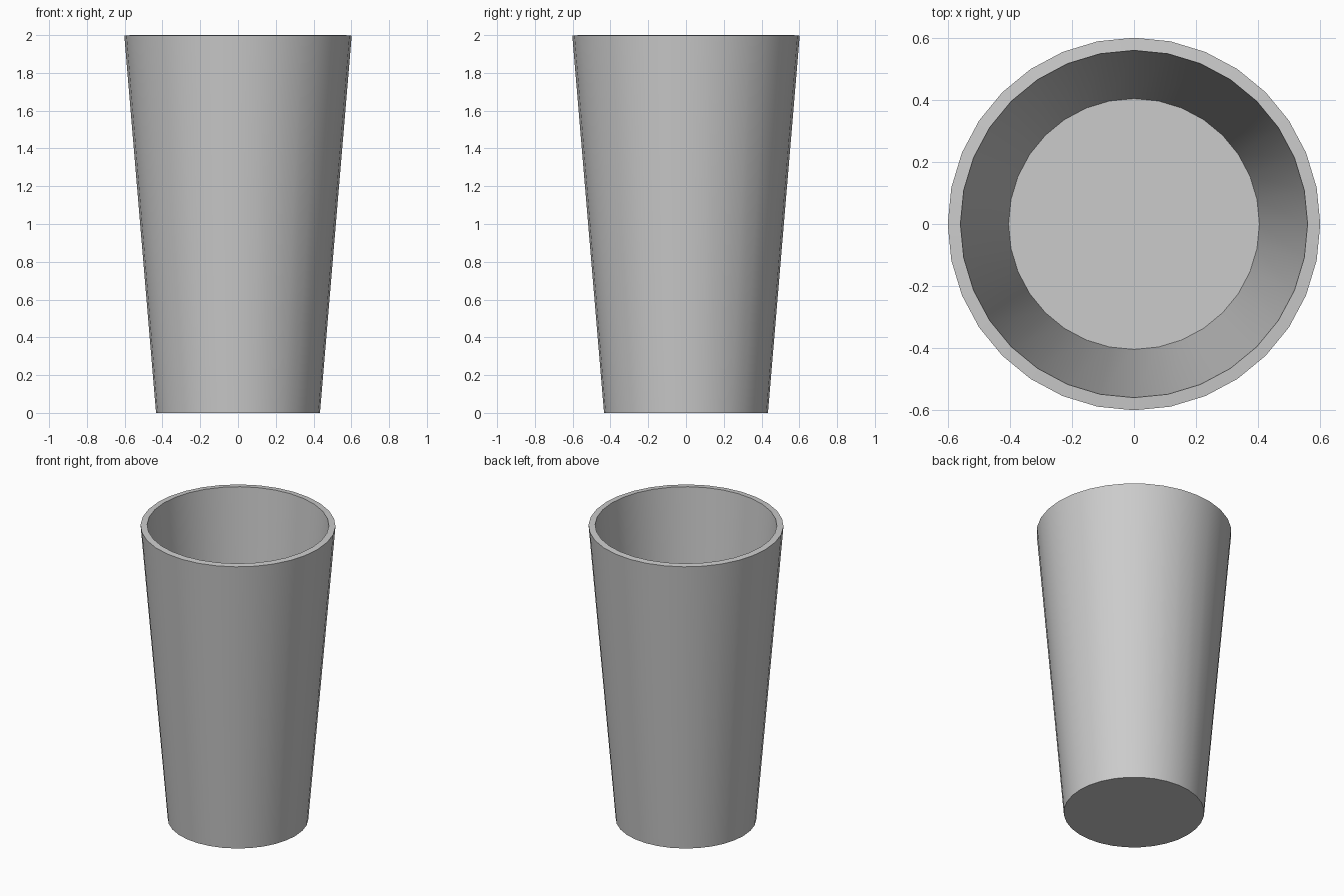
import bpy, bmesh, math

if "Cube" in bpy.data.objects:
    bpy.data.objects.remove(bpy.data.objects["Cube"])

H = 1.997  # outer rim height; the wall thickness brings the inner rim to 2.0

# Tapered outer shell with an open top
bpy.ops.mesh.primitive_cone_add(vertices=32, radius1=0.434, radius2=0.602,
                                depth=H, location=(0, 0, H / 2))
cup = bpy.context.object
cup.name = "tumbler_cup"
bm = bmesh.new()
bm.from_mesh(cup.data)
top = [f for f in bm.faces if f.normal.z > 0.9]
bmesh.ops.delete(bm, geom=top, context='FACES_ONLY')
bm.to_mesh(cup.data)
bm.free()

# Wall and floor thickness, growing inward
mod = cup.modifiers.new("wall", 'SOLIDIFY')
mod.thickness = 0.041
mod.offset = -1
bpy.ops.object.modifier_apply(modifier=mod.name)

bpy.ops.object.shade_smooth_by_angle(angle=math.radians(30))
